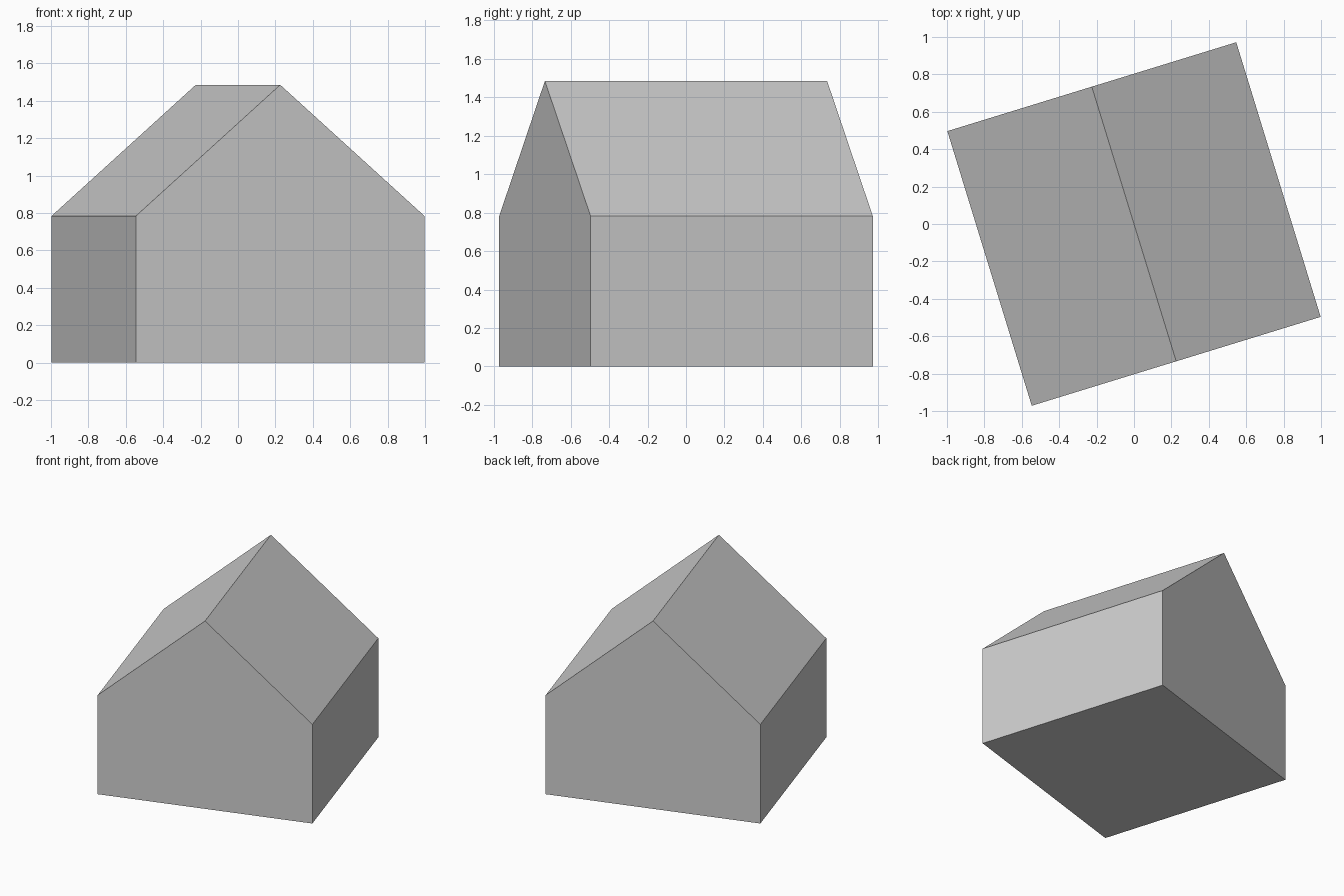
import bpy
import bmesh
from math import atan2
from mathutils import Matrix

cube = bpy.data.objects.get("Cube")
if cube:
    bpy.data.objects.remove(cube, do_unlink=True)

# One plain grey for the whole house
grey = bpy.data.materials.new("plain_grey")
grey.use_nodes = True
colour = (0.61, 0.61, 0.61, 1.0)
grey.diffuse_color = colour
grey.node_tree.nodes["Principled BSDF"].inputs["Base Color"].default_value = colour

# House proportions
HALF_WIDTH, HALF_DEPTH = 0.808, 0.768
EAVES, RIDGE = 0.783, 1.485
TURN = atan2(0.475, 1.545)

# Gable outline
outline = [(-HALF_WIDTH, 0), (-HALF_WIDTH, EAVES), (0, RIDGE),
           (HALF_WIDTH, EAVES), (HALF_WIDTH, 0)]

bm = bmesh.new()
front, back = [[bm.verts.new((x, y, z)) for x, z in outline]
               for y in (-HALF_DEPTH, HALF_DEPTH)]

# Gable walls
bm.faces.new(front)
bm.faces.new(back)

# Floor, side walls and roof slopes
for i in range(len(outline)):
    bm.faces.new((front[i - 1], front[i], back[i], back[i - 1]))

bmesh.ops.recalc_face_normals(bm, faces=bm.faces)
bmesh.ops.transform(bm, matrix=Matrix.Rotation(TURN, 4, "Z"), verts=bm.verts)

mesh = bpy.data.meshes.new("house")
bm.to_mesh(mesh)
bm.free()
mesh.materials.append(grey)
house = bpy.data.objects.new("house", mesh)
bpy.context.collection.objects.link(house)
